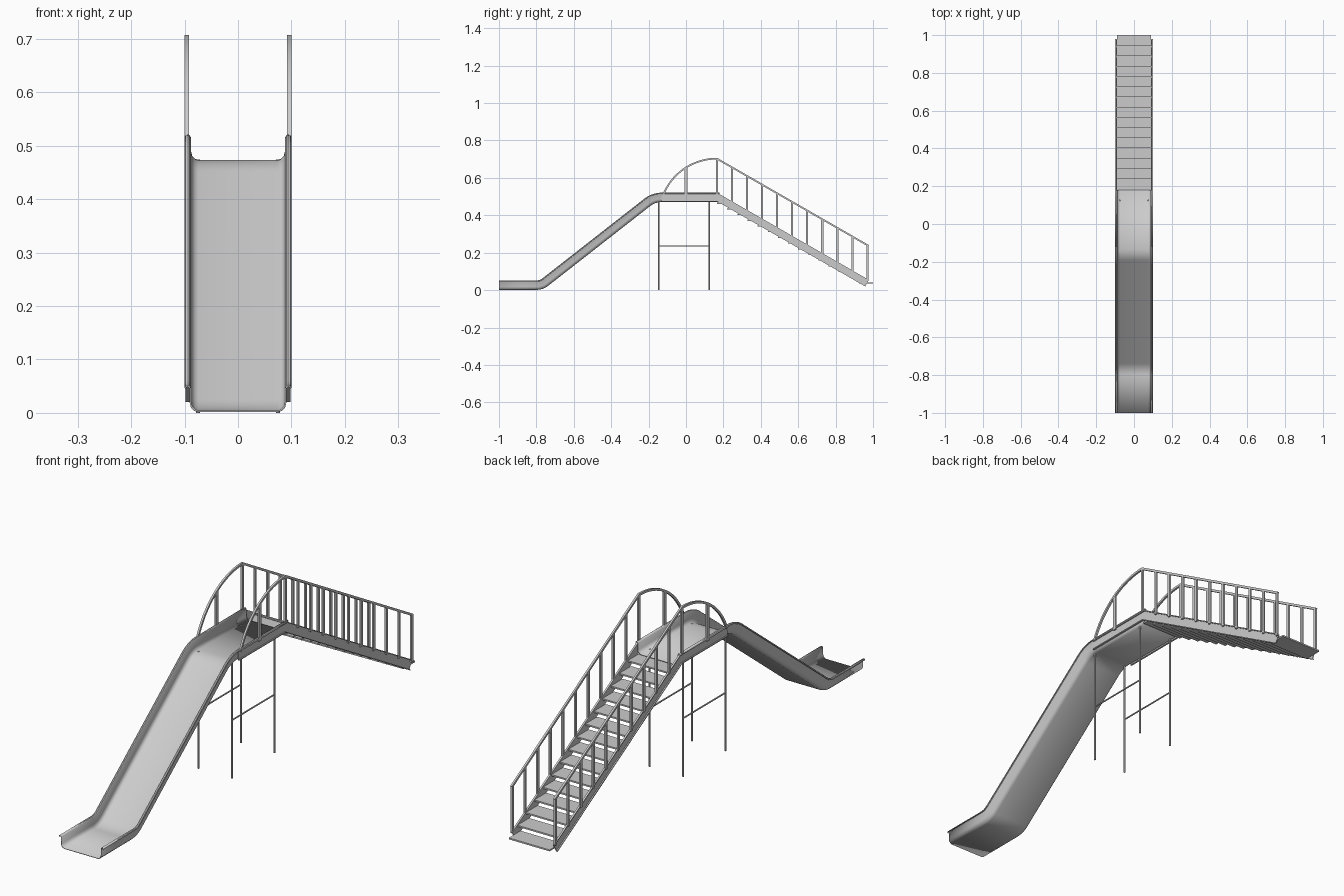
import bpy, bmesh
from math import sin, cos, radians, sqrt
from mathutils import Vector

if "Cube" in bpy.data.objects:
    bpy.data.objects.remove(bpy.data.objects["Cube"])


def finish(name, bm, mirror=False, smooth=False):
    bmesh.ops.recalc_face_normals(bm, faces=bm.faces)
    me = bpy.data.meshes.new(name)
    bm.to_mesh(me)
    bm.free()
    ob = bpy.data.objects.new(name, me)
    bpy.context.collection.objects.link(ob)
    if mirror:
        ob.modifiers.new("Mirror", "MIRROR")
    if smooth:
        bpy.ops.object.select_all(action="DESELECT")
        ob.select_set(True)
        bpy.context.view_layer.objects.active = ob
        bpy.ops.object.shade_smooth_by_angle(angle=radians(35))
    return ob


def fillet(path, dist, n=8):
    """Round the inner corners of a (y, z) path."""
    pts = [Vector(p) for p in path]
    out = [pts[0]]
    for a, b, c in zip(pts, pts[1:], pts[2:]):
        s = b + (a - b).normalized() * dist
        e = b + (c - b).normalized() * dist
        for i in range(n + 1):
            t = i / n
            out.append(s * (1 - t) ** 2 + b * 2 * t * (1 - t) + e * t * t)
    return out + [pts[-1]]


def sweep(bm, path, profile, closed=True):
    """Sweep an (x, height) profile along a (y, z) path with mitred corners."""
    pts = [Vector(p) for p in path]
    dirs = [(b - a).normalized() for a, b in zip(pts, pts[1:])]
    rings = []
    for i, p in enumerate(pts):
        d0, d1 = dirs[max(i - 1, 0)], dirs[min(i, len(dirs) - 1)]
        t = (d0 + d1).normalized()
        nrm = Vector((-t.y, t.x)) / max(t.dot(d1), 0.3)
        rings.append([bm.verts.new((x, p.x + nrm.x * h, p.y + nrm.y * h)) for x, h in profile])
    m = len(profile)
    for r, s in zip(rings, rings[1:]):
        for j in range(m if closed else m - 1):
            k = (j + 1) % m
            bm.faces.new((r[j], r[k], s[k], s[j]))
    if closed:
        bm.faces.new(rings[0])
        bm.faces.new(rings[-1])


def box(bm, x0, x1, y0, y1, z0, z1):
    vs = bmesh.ops.create_cube(bm, size=1)["verts"]
    for v in vs:
        v.co = ((x0 + x1) / 2 + v.co.x * (x1 - x0),
                (y0 + y1) / 2 + v.co.y * (y1 - y0),
                (z0 + z1) / 2 + v.co.z * (z1 - z0))


def rod(bm, a, b, r, sides=10):
    a, b = Vector(a), Vector(b)
    vs = bmesh.ops.create_cone(bm, cap_ends=True, segments=sides, radius1=r, radius2=r,
                               depth=(b - a).length)["verts"]
    q = (b - a).to_track_quat("Z", "Y")
    for v in vs:
        v.co = q @ v.co + (a + b) / 2


# chute and platform: one sheet with rounded corners and rolled rims
half = [(0.074, 0), (0.081, 0.002), (0.087, 0.008), (0.089, 0.016), (0.0895, 0.043),
        (0.0915, 0.0465), (0.094, 0.0475), (0.097, 0.0465), (0.099, 0.043)]
profile = [(-x, h) for x, h in reversed(half)] + half
bm = bmesh.new()
sweep(bm, fillet([(-1, 0.003), (-0.765, 0.003), (-0.165, 0.472), (0.18, 0.472)], 0.035),
      profile, closed=False)
chute = finish("slide_chute", bm, smooth=True)
solid = chute.modifiers.new("Thickness", "SOLIDIFY")
solid.thickness = 0.003
solid.offset = 0

# side channels along the platform and down the stairs
bm = bmesh.new()
sweep(bm, [(-0.13, 0.475), (0.165, 0.475), (0.958, 0.02)],
      [(0.0905, 0), (0.098, 0), (0.098, 0.004), (0.0935, 0.004),
       (0.0935, 0.036), (0.098, 0.036), (0.098, 0.04), (0.0905, 0.04)])
finish("stair_stringer", bm, mirror=True)

# stair treads
bm = bmesh.new()
for i in range(15):
    y, z = 1 - 0.0542 * i, 0.036 + 0.0304 * i
    box(bm, -0.091, 0.091, y - 0.075, y, z, z + 0.006)
finish("stair_treads", bm)

# handrail: arch over the platform, then straight down along the stairs
R, cy, cz = 0.309, 0.165, 0.394
arch = [(cy - R * sin(radians(a)), cz + R * cos(radians(a))) for a in range(68, -1, -4)]
bm = bmesh.new()
w = 0.0045
sweep(bm, arch + [(0.976, 0.237)], [(0.092, -w), (0.1, -w), (0.1, w), (0.092, w)])
finish("handrail", bm, mirror=True, smooth=True)

# balusters on the platform and the stairs
bm = bmesh.new()
box(bm, 0.0925, 0.0995, -0.007, 0.007, 0.505, cz + sqrt(R * R - 0.165 ** 2))
for i in range(11):
    y = 0.165 + 0.0805 * i
    low = 0.512 - 0.574 * (y - 0.165)
    high = 0.702 - 0.575 * (y - 0.165)
    box(bm, 0.0925, 0.0995, y - 0.0055, y + 0.0055, low, high)
finish("balusters", bm, mirror=True)

# platform legs with a brace on each side
bm = bmesh.new()
for y in (-0.145, 0.125):
    rod(bm, (0.075, y, 0), (0.075, y, 0.474), 0.0038)
rod(bm, (0.075, -0.145, 0.235), (0.075, 0.125, 0.235), 0.003)
finish("platform_legs", bm, mirror=True, smooth=True)
